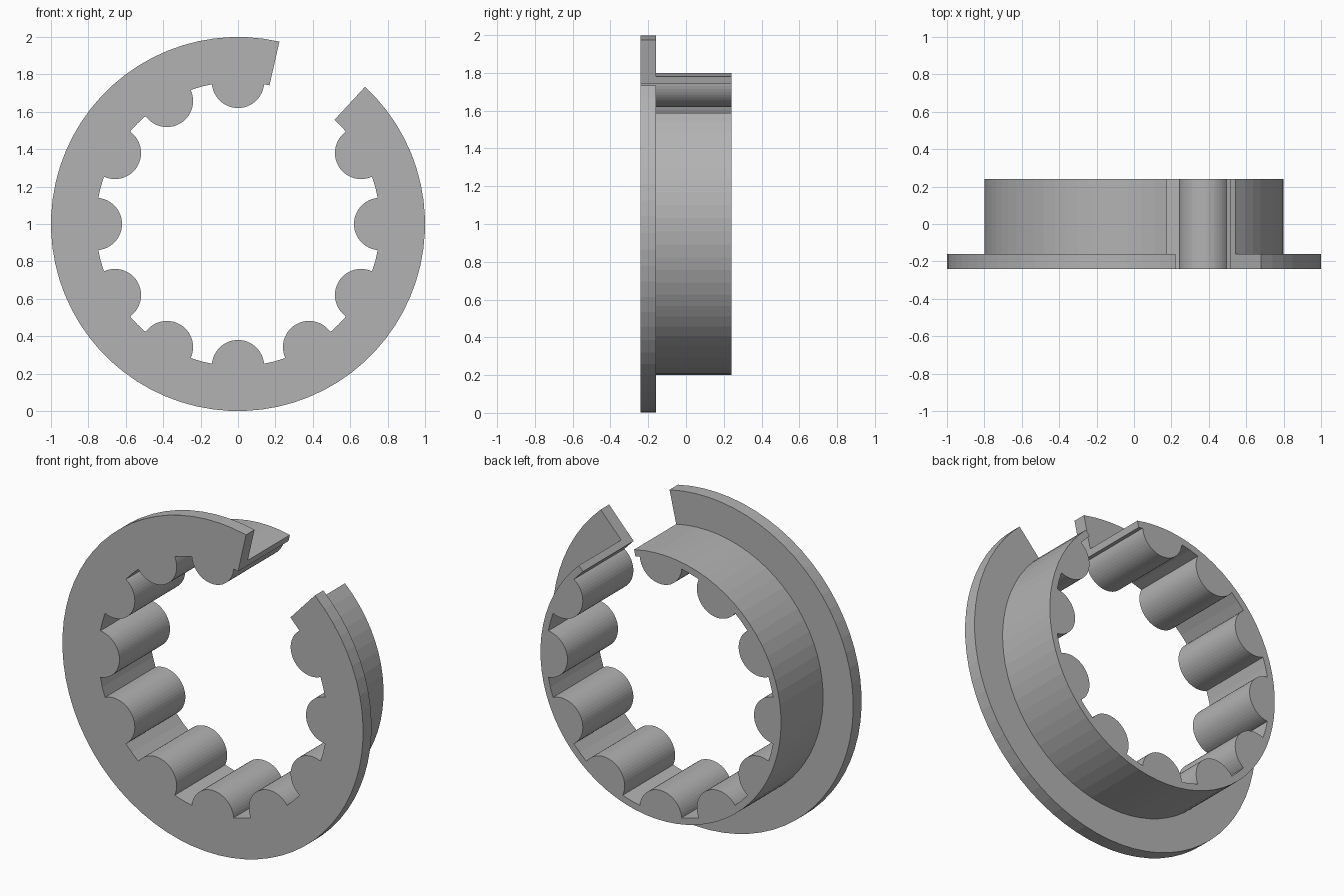
import bpy
import bmesh
from math import sin, cos, asin, pi, radians

cube = bpy.data.objects.get("Cube")
if cube:
    bpy.data.objects.remove(cube, do_unlink=True)

# Main dimensions; angles run clockwise from the top, seen from the front
FLANGE_R, SLEEVE_R, BORE_R, LOBE_R = 1.0, 0.80, 0.76, 0.14
FRONT, STEP, BACK = -0.24, -0.16, 0.24
START, END = radians(42.8), radians(372.8)
ARC_STEPS, LOBE_STEPS = 66, 24


def polar(r, a):
    return (r * sin(a), 1 + r * cos(a))


def arc(r):
    return [polar(r, START + (END - START) * i / ARC_STEPS) for i in range(ARC_STEPS + 1)]


def lobe(a):
    """Half-round rib bulging inward from the bore at angle a."""
    cx, cz = polar(BORE_R, a)
    reach = pi / 2 - asin(LOBE_R / (2 * BORE_R))
    points = []
    for i in range(LOBE_STEPS + 1):
        b = a + pi + reach * (1 - 2 * i / LOBE_STEPS)
        points.append((cx + LOBE_R * sin(b), cz + LOBE_R * cos(b)))
    return points


# Bore outline: eleven ribs joined by short arcs, open at the gap
bore = [polar(BORE_R, START)]
for k in range(2, 13):
    bore += lobe(k * pi / 6)
    if k < 12:
        bore.append(polar(BORE_R, (k + 0.5) * pi / 6))
bore.append(polar(BORE_R, END))

bm = bmesh.new()


def ring(points, y):
    return [bm.verts.new((x, y, z)) for x, z in points]


def wall(a, b):
    for i in range(len(a) - 1):
        bm.faces.new((a[i], a[i + 1], b[i + 1], b[i]))


bore_front, bore_back = ring(bore, FRONT), ring(bore, BACK)
rim_front, rim_step = ring(arc(FLANGE_R), FRONT), ring(arc(FLANGE_R), STEP)
sleeve_step, sleeve_back = ring(arc(SLEEVE_R), STEP), ring(arc(SLEEVE_R), BACK)

# Curved walls and the shoulder behind the flange
wall(bore_front, bore_back)
wall(rim_front, rim_step)
wall(rim_step, sleeve_step)
wall(sleeve_step, sleeve_back)

# Flat front and back faces
bm.faces.new(rim_front + bore_front[::-1])
bm.faces.new(sleeve_back + bore_back[::-1])

# L-shaped faces on both sides of the gap
for i in (0, -1):
    bm.faces.new([r[i] for r in (bore_front, rim_front, rim_step,
                                 sleeve_step, sleeve_back, bore_back)])

bmesh.ops.recalc_face_normals(bm, faces=bm.faces)
mesh = bpy.data.meshes.new("flanged_split_ring")
bm.to_mesh(mesh)
bm.free()

# Plain grey material
grey = bpy.data.materials.new("plain grey")
grey.use_nodes = True
color = (0.45, 0.45, 0.45, 1)
grey.diffuse_color = color
grey.node_tree.nodes["Principled BSDF"].inputs["Base Color"].default_value = color
mesh.materials.append(grey)

body = bpy.data.objects.new("flanged_split_ring", mesh)
bpy.context.collection.objects.link(body)
